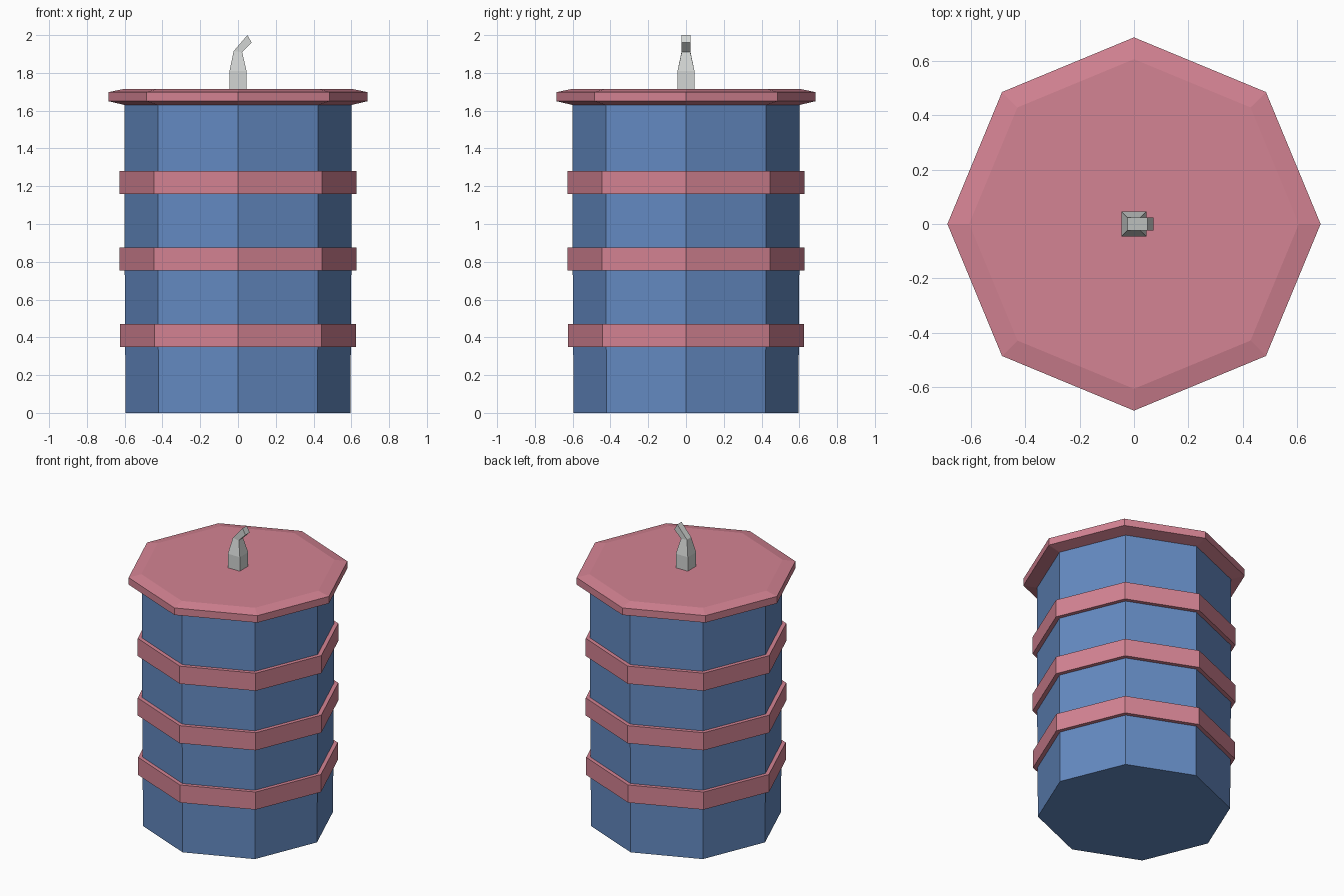
import bpy, bmesh, math

if "Cube" in bpy.data.objects:
    bpy.data.objects.remove(bpy.data.objects["Cube"])


def material(name, rgb):
    """Flat colour from sRGB 0-255 values."""
    m = bpy.data.materials.new(name)
    lin = [((c / 255 + 0.055) / 1.055) ** 2.4 for c in rgb]
    m.diffuse_color = (*lin, 1)
    m.use_nodes = True
    m.node_tree.nodes["Principled BSDF"].inputs["Base Color"].default_value = m.diffuse_color
    return m


BLUE = material("blue", (100, 138, 194))
PINK = material("pink", (212, 131, 147))
GREY = material("light_grey", (210, 213, 211))


def loft(name, rings, mat, closed=False):
    """Skin a stack of equal-sized point rings; cap the ends or close into a loop."""
    bm = bmesh.new()
    vs = [[bm.verts.new(p) for p in ring] for ring in rings]
    n = len(vs[0])
    pairs = list(zip(vs, vs[1:])) + ([(vs[-1], vs[0])] if closed else [])
    for a, b in pairs:
        for i in range(n):
            j = (i + 1) % n
            bm.faces.new((a[i], a[j], b[j], b[i]))
    if not closed:
        bm.faces.new(vs[0][::-1])
        bm.faces.new(vs[-1])
    bmesh.ops.recalc_face_normals(bm, faces=bm.faces)
    me = bpy.data.meshes.new(name)
    bm.to_mesh(me)
    bm.free()
    me.materials.append(mat)
    ob = bpy.data.objects.new(name, me)
    bpy.context.collection.objects.link(ob)
    return ob


def octagon(r, z):
    return [(r * math.cos(i * math.pi / 4), r * math.sin(i * math.pi / 4), z) for i in range(8)]


# barrel body, very slightly narrower at the foot
loft("body", [octagon(0.595, 0), octagon(0.6, 0.8), octagon(0.6, 1.64)], BLUE)

# three raised hoops
for k, (z, r) in enumerate([(0.35, 0.625), (0.755, 0.628), (1.16, 0.628)]):
    loft(f"hoop_{k + 1}", [octagon(0.59, z), octagon(r, z),
                           octagon(r, z + 0.12), octagon(0.59, z + 0.12)], PINK, closed=True)

# bevelled lid
loft("lid", [octagon(0.6, 1.63), octagon(0.685, 1.65),
             octagon(0.685, 1.698), octagon(0.605, 1.715)], PINK)


# bent fuse: square sections given by left and right edge points in x-z
def section(x0, z0, x1, z1, h):
    return [(x0, -h, z0), (x1, -h, z1), (x1, h, z1), (x0, h, z0)]


loft("fuse", [section(-0.045, 1.71, 0.045, 1.71, 0.045),
              section(-0.045, 1.81, 0.045, 1.81, 0.045),
              section(-0.023, 1.915, 0.022, 1.91, 0.023),
              section(0.05, 2.0, 0.072, 1.96, 0.023)], GREY)
